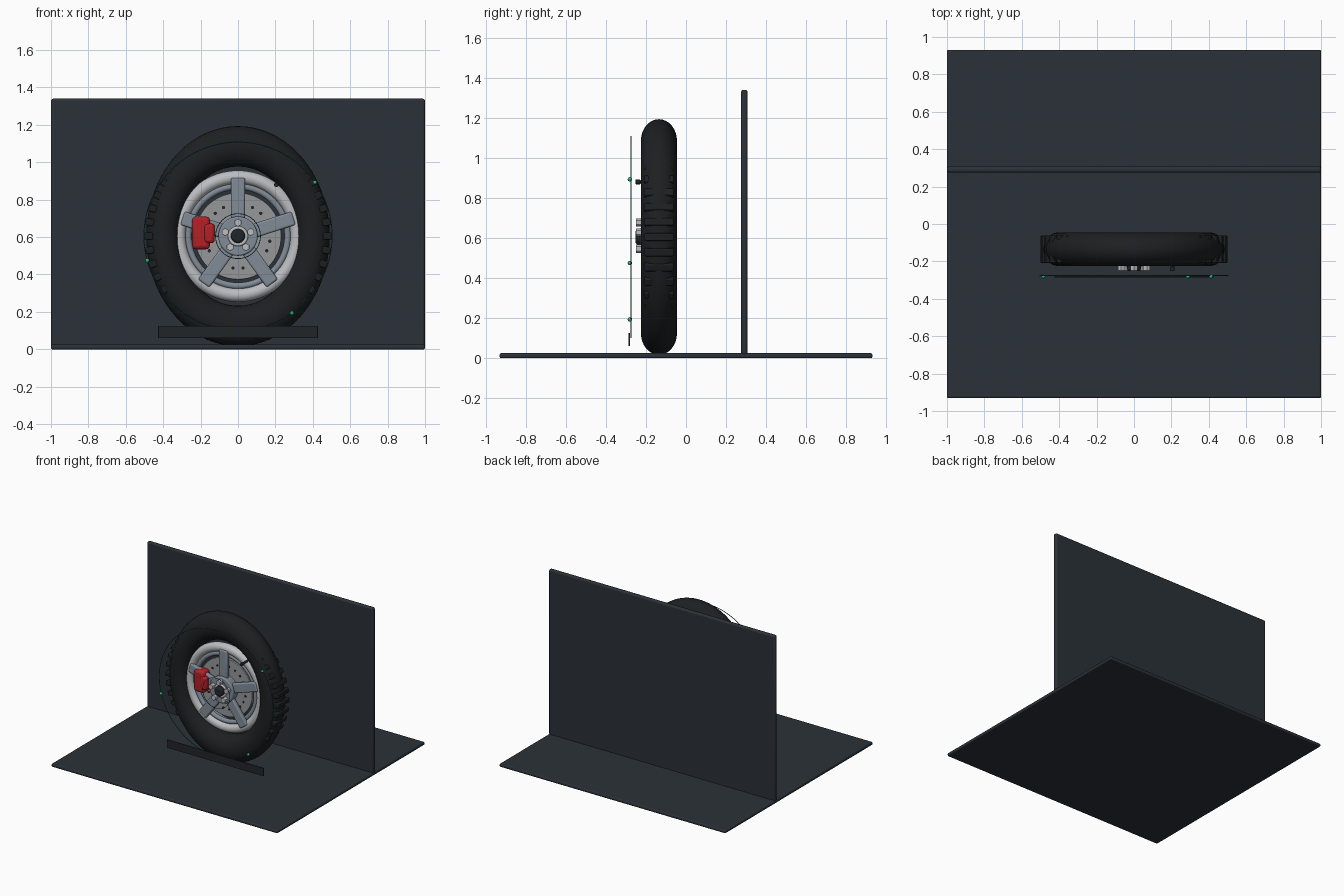
import bpy
from math import sin, cos, pi, radians
from mathutils import Matrix

if "Cube" in bpy.data.objects:
    bpy.data.objects.remove(bpy.data.objects["Cube"])

CY, CZ = -0.135, 0.605   # wheel centre


def mat(name, r, g, b):
    m = bpy.data.materials.new(name)
    m.diffuse_color = (r, g, b, 1)
    m.use_nodes = True
    m.node_tree.nodes["Principled BSDF"].inputs["Base Color"].default_value = m.diffuse_color
    return m


SLATE = mat("slate", 0.024, 0.031, 0.04)
RUBBER = mat("rubber", 0.012, 0.014, 0.015)
SILVER = mat("silver", 0.5, 0.51, 0.53)
STEEL = mat("steel", 0.22, 0.26, 0.31)
DISC = mat("disc_grey", 0.3, 0.31, 0.32)
DARK = mat("dark", 0.015, 0.018, 0.022)
RED = mat("red", 0.45, 0.015, 0.02)
GREEN = mat("green", 0.02, 0.5, 0.2)
TEAL = mat("teal", 0.01, 0.1, 0.09)


def finish(name, m, bevel=0, smooth=True, segs=3):
    o = bpy.context.object
    o.name = name
    o.data.materials.append(m)
    bpy.ops.object.transform_apply(location=False, rotation=False, scale=True)
    if smooth:
        bpy.ops.object.shade_smooth_by_angle(angle=radians(40))
    if bevel:
        b = o.modifiers.new("bevel", 'BEVEL')
        b.width, b.segments = bevel, segs
    return o


def box(name, lo, hi, m, bevel=0):
    bpy.ops.mesh.primitive_cube_add(size=1, location=[(a + b) / 2 for a, b in zip(lo, hi)])
    bpy.context.object.scale = [b - a for a, b in zip(lo, hi)]
    return finish(name, m, bevel)


def cyl(name, r, y0, y1, m, x=0, z=0, verts=64, bevel=0):
    """cylinder along y, x and z measured from the wheel centre"""
    bpy.ops.mesh.primitive_cylinder_add(vertices=verts, radius=r, depth=y1 - y0,
                                        location=(x, (y0 + y1) / 2, CZ + z), rotation=(pi / 2, 0, 0))
    return finish(name, m, bevel)


def ring(name, R, r, y, m, stretch=1, seg=96, minor=20):
    """torus around the wheel axis"""
    bpy.ops.mesh.primitive_torus_add(major_radius=R, minor_radius=r, major_segments=seg,
                                     minor_segments=minor, location=(0, y, CZ), rotation=(pi / 2, 0, 0))
    bpy.context.object.scale = (1, stretch, 1)
    return finish(name, m)


def radial_box(name, r0, r1, width, y0, y1, ang, m, bevel):
    """box pointing outward from the axis at an angle in the xz plane"""
    o = box(name, (r0, y0, -width / 2), (r1, y1, width / 2), m, bevel)
    o.matrix_world = (Matrix.Translation((0, 0, CZ)) @ Matrix.Rotation(-ang, 4, 'Y')
                      @ Matrix.Translation(((r0 + r1) / 2, (y0 + y1) / 2, 0)))
    return o


# floor and back wall
box("floor_panel", (-1, -0.93, 0), (1, 0.93, 0.025), SLATE, 0.008)
box("back_wall", (-1, 0.275, 0.015), (1, 0.307, 1.34), SLATE, 0.012)

# tyre: a torus stretched upward, with round tread ring half sunk in it
ring("tyre", 0.4, 0.09, CY, RUBBER, 1.2, 128, 32)
for i in range(40):
    radial_box("tread_block", 0.455, 0.5, 0.038, CY - 0.073, CY + 0.073, i * pi / 20, RUBBER, 0.006)

# rim: rounded lip, inner step and open barrel
ring("rim_lip", 0.315, 0.036, -0.15, SILVER)
ring("rim_step", 0.266, 0.018, -0.15, STEEL)
barrel = cyl("rim_barrel", 0.3, -0.165, -0.075, STEEL, verts=96)
caps = [p for p in barrel.data.polygons if len(p.vertices) > 4]
import bmesh
bm = bmesh.new()
bm.from_mesh(barrel.data)
bmesh.ops.delete(bm, geom=[f for f in bm.faces if len(f.verts) > 4], context='FACES_ONLY')
bm.to_mesh(barrel.data)
bm.free()
barrel.modifiers.new("thickness", 'SOLIDIFY').thickness = 0.015

# brake disc with drilled holes
cyl("brake_disc", 0.232, -0.15, -0.125, DISC, bevel=0.003)
for i in range(20):
    a = (i + 0.5) * pi / 10
    cyl("disc_hole", 0.009, -0.152, -0.123, DARK, 0.172 * cos(a), 0.172 * sin(a), 16)

# spokes and wheel nuts
for i in range(5):
    a = pi / 2 + i * 2 * pi / 5
    radial_box("spoke", 0.07, 0.312, 0.075, -0.195, -0.16, a, STEEL, 0.01)
    cyl("wheel_nut", 0.021, -0.25, -0.21, SILVER, 0.072 * cos(a), 0.072 * sin(a), 6, 0.002)

# hub
cyl("hub", 0.105, -0.215, -0.12, STEEL, bevel=0.008)
ring("hub_ring", 0.045, 0.009, -0.217, SILVER, 1, 48, 12)
cyl("hub_cap", 0.037, -0.252, -0.2, DARK, verts=48, bevel=0.012)

# brake caliper
box("caliper_body", (-0.245, -0.218, 0.535), (-0.15, -0.13, 0.71), RED, 0.02)
box("caliper_bridge", (-0.182, -0.224, 0.568), (-0.125, -0.15, 0.672), RED, 0.016)

# valve
cyl("valve_stem", 0.008, -0.235, -0.165, DARK, 0.205, 0.275, 16)
cyl("valve_cap", 0.012, -0.252, -0.228, DARK, 0.205, 0.275, 16, 0.003)

# floating inspection gauge rings, markers and readout plate
ring("gauge_ring_outer", 0.503, 0.0025, -0.275, TEAL, 1, 128, 8)
ring("gauge_ring_hub", 0.12, 0.002, -0.275, TEAL, 1, 64, 8)
for d in (35, 195, 305):
    bpy.ops.mesh.primitive_uv_sphere_add(segments=20, ring_count=12, radius=0.011,
                                         location=(0.502 * cos(radians(d)), -0.28, CZ + 0.502 * sin(radians(d))))
    finish("gauge_marker", GREEN)
box("readout_plate", (-0.427, -0.287, 0.06), (0.427, -0.279, 0.125), DARK, 0.002)
